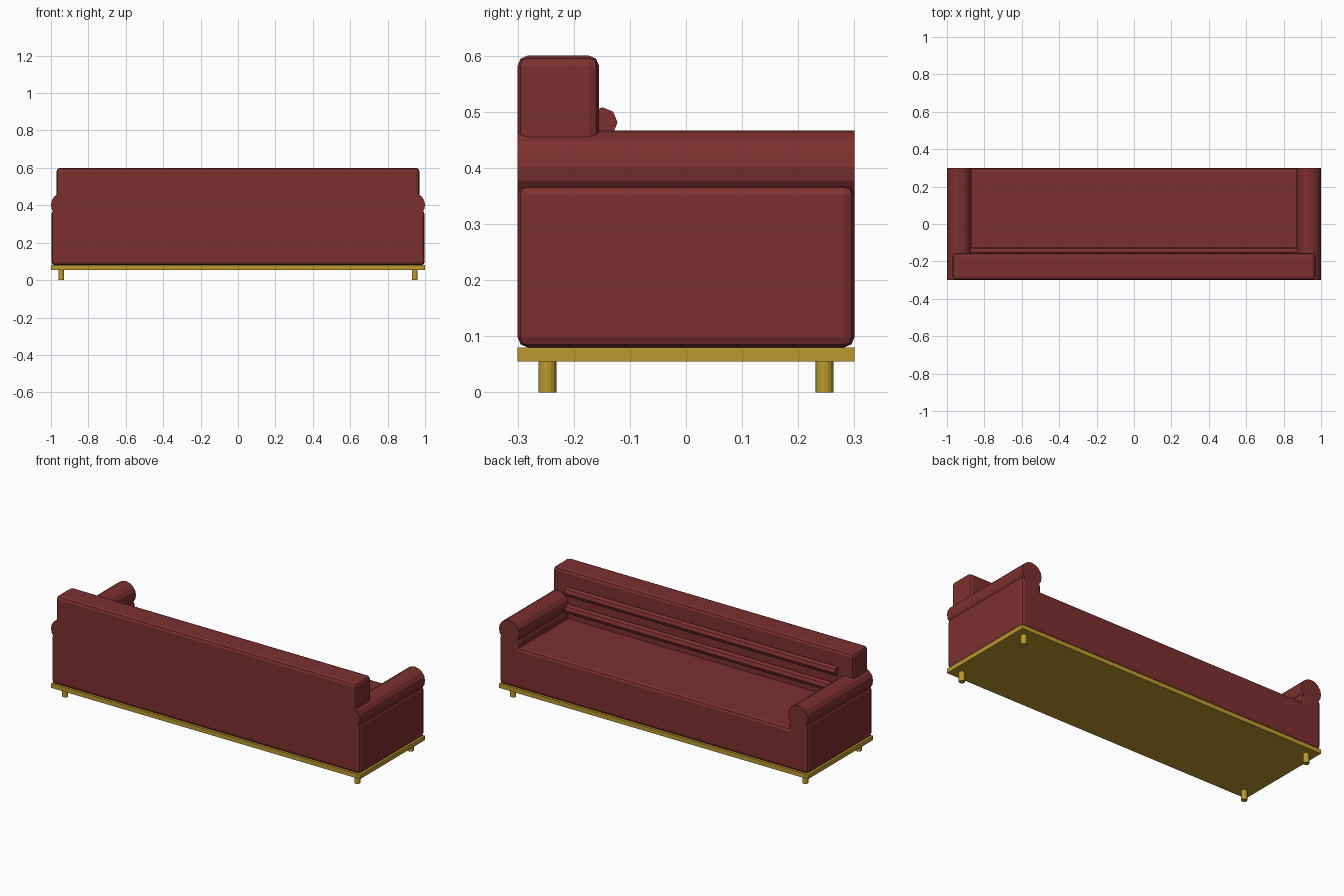
import bpy
from math import pi

if "Cube" in bpy.data.objects:
    bpy.data.objects.remove(bpy.data.objects["Cube"])


def material(name, color):
    m = bpy.data.materials.new(name)
    m.diffuse_color = color
    m.use_nodes = True
    m.node_tree.nodes["Principled BSDF"].inputs["Base Color"].default_value = m.diffuse_color
    return m


RED = material("red_fabric", (0.2, 0.03, 0.028, 1))
GOLD = material("gold_metal", (0.5, 0.32, 0.028, 1))


def box(name, lo, hi, mat, bevel=0.0):
    center = [(a + b) / 2 for a, b in zip(lo, hi)]
    bpy.ops.mesh.primitive_cube_add(size=1, location=center)
    ob = bpy.context.object
    ob.name = name
    ob.scale = [b - a for a, b in zip(lo, hi)]
    bpy.ops.object.transform_apply(location=False, rotation=False, scale=True)
    ob.data.materials.append(mat)
    if bevel:
        mod = ob.modifiers.new("soft_edges", "BEVEL")
        mod.width = bevel
        mod.segments = 2
    return ob


def rod(name, center, radius, length, sides, mat, rotation=(0, 0, 0)):
    bpy.ops.mesh.primitive_cylinder_add(vertices=sides, radius=radius, depth=length,
                                        location=center, rotation=rotation)
    ob = bpy.context.object
    ob.name = name
    ob.data.materials.append(mat)
    return ob


# Base plate
box("base_plate", (-1, -0.3, 0.055), (1, 0.3, 0.08), GOLD)

# Seat block and backrest
box("seat", (-0.98, -0.3, 0.08), (0.98, 0.3, 0.32), RED, 0.018)
box("backrest", (-0.97, -0.3, 0.08), (0.97, -0.155, 0.6), RED, 0.018)

# Arms with rolled tops, and legs
for side, s in (("left", -1), ("right", 1)):
    x0, x1 = sorted((s * 0.872, s * 0.998))
    box(side + "_arm", (x0, -0.3, 0.08), (x1, 0.3, 0.37), RED, 0.018)
    rod(side + "_arm_roll", (s * 0.935, 0, 0.402), 0.065, 0.6, 16, RED, (pi / 2, 0, 0))
    for end, y in (("front", -0.247), ("back", 0.247)):
        rod(f"{end}_{side}_leg", (s * 0.945, y, 0.0275), 0.016, 0.055, 16, GOLD)

# Horizontal padding rolls on the backrest
for i, z in enumerate((0.381, 0.481)):
    rod(f"back_roll_{i + 1}", (0, -0.149, z), 0.027, 1.75, 8, RED, (0, pi / 2, 0))
